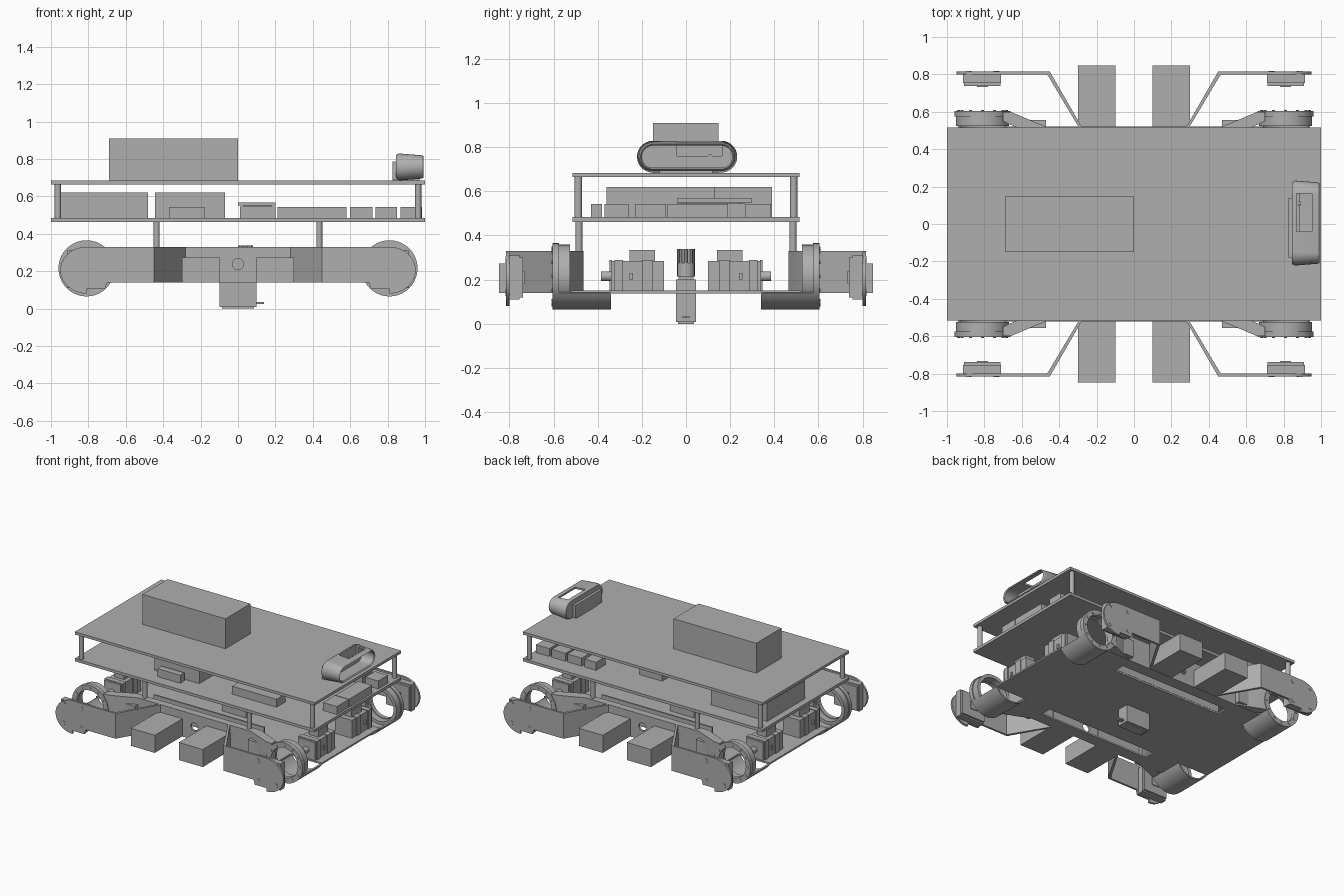
import bpy, bmesh
from math import sin, cos, pi, radians

old = bpy.data.objects.get("Cube")
if old:
    bpy.data.objects.remove(old, do_unlink=True)

grey = bpy.data.materials.new("plain grey")
grey.use_nodes = True
colour = (0.43, 0.43, 0.43, 1)
grey.diffuse_color = colour
grey.node_tree.nodes["Principled BSDF"].inputs["Base Color"].default_value = colour
parts = []


def finish(name, bm):
    bmesh.ops.recalc_face_normals(bm, faces=bm.faces)
    mesh = bpy.data.meshes.new(name)
    bm.to_mesh(mesh)
    bm.free()
    mesh.materials.append(grey)
    ob = bpy.data.objects.new(name, mesh)
    bpy.context.collection.objects.link(ob)
    parts.append(ob)
    return ob


def place(axis, u, v, w):
    return {"x": (w, u, v), "y": (u, w, v), "z": (u, v, w)}[axis]


def prism(name, pts, axis, a, b):
    """Extrude a closed outline along an axis."""
    bm = bmesh.new()
    lo = [bm.verts.new(place(axis, u, v, a)) for u, v in pts]
    hi = [bm.verts.new(place(axis, u, v, b)) for u, v in pts]
    bm.faces.new(lo)
    bm.faces.new(hi)
    n = len(pts)
    for i in range(n):
        j = (i + 1) % n
        bm.faces.new((lo[i], lo[j], hi[j], hi[i]))
    return finish(name, bm)


def box(name, x0, x1, y0, y1, z0, z1):
    return prism(name, [(x0, y0), (x1, y0), (x1, y1), (x0, y1)], "z", z0, z1)


def arc(u, v, ru, rv, a0, a1, n):
    return [(u + ru * cos(radians(a0 + (a1 - a0) * i / n)),
             v + rv * sin(radians(a0 + (a1 - a0) * i / n))) for i in range(n + 1)]


def rod(name, u, v, r, axis, a, b, n=20):
    return prism(name, arc(u, v, r, r, 0, 360, n)[:-1], axis, a, b)


def ring(name, x, z, r_in, r_out, y0, y1, n=40):
    bm = bmesh.new()
    rows = []
    for r, y in ((r_out, y0), (r_out, y1), (r_in, y1), (r_in, y0)):
        rows.append([bm.verts.new((u, y, v)) for u, v in arc(x, z, r, r, 0, 360, n)[:-1]])
    for k in range(4):
        p, q = rows[k], rows[(k + 1) % 4]
        for i in range(n):
            j = (i + 1) % n
            bm.faces.new((p[i], p[j], q[j], q[i]))
    return finish(name, bm)


def cut(ob, cutter):
    mod = ob.modifiers.new("cut", "BOOLEAN")
    mod.operation = "DIFFERENCE"
    mod.object = cutter
    bpy.context.view_layer.objects.active = ob
    bpy.ops.object.modifier_apply(modifier=mod.name)
    parts.remove(cutter)
    bpy.data.objects.remove(cutter, do_unlink=True)


# Two decks and the posts that carry them
box("lower_deck", -1, 1, -.515, .515, .462, .483)
box("upper_deck", -1, 1, -.515, .515, .664, .684)
for sx in (-1, 1):
    for sy in (-1, 1):
        rod("upper_post", sx * .963, sy * .488, .017, "z", .483, .664)
        rod("lower_post", sx * .435, sy * .485, .016, "z", .32, .462)

# Equipment on the decks
box("battery_box", -.69, 0, -.15, .148, .684, .91)
box("computer_box", -.95, -.48, -.06, .39, .483, .62)
box("power_box", -.445, -.07, -.36, .13, .483, .62)
box("small_board", -.37, -.18, -.43, -.38, .483, .543)
box("control_board", .21, .58, -.37, -.26, .483, .543)
box("hub_board", .01, .2, -.04, .27, .483, .545)
box("hub_cover", 0, .2, -.04, .3, .55, .567)
box("hub_core", .03, .18, .0, .25, .54, .555)
box("end_board", .87, .985, -.23, -.09, .483, .543)
box("end_board_wide", .87, .985, -.085, .19, .483, .543)
for x0, x1 in ((.48, .575), (.6, .72), (.735, .85), (.87, .98)):
    box("driver_module", x0, x1, .27, .385, .483, .543)

# Depth camera: open rounded housing with a slot in its top


def stadium(y, z, half, r):
    return (arc(y + half, z, r, r, -90, 90, 14) + arc(y - half, z, r, r, 90, 270, 14))


bm = bmesh.new()
rows = []
for x, r in ((.845, .064), (.862, .072), (.985, .062), (.993, .056), (.985, .05), (.885, .056)):
    rows.append([bm.verts.new((x, y, z)) for y, z in stadium(.005, .757, .155, r)])
for p, q in zip(rows, rows[1:]):
    for i in range(len(p)):
        j = (i + 1) % len(p)
        bm.faces.new((p[i], p[j], q[j], q[i]))
bm.faces.new(rows[0])
bm.faces.new(rows[-1])
housing = finish("camera_housing", bm)
cut(housing, box("slot_cutter", .868, .952, -.04, .162, .76, .9))
box("camera_mount", .825, .85, -.18, .14, .69, .785)
box("camera_foot", .825, .97, -.12, .12, .682, .694)
for y in (-.12, .11):
    rod("camera_screw", y, .757, .011, "x", .88, .89)

# Chassis floor with two long side slots
box("floor_plate", -.94, .94, -.345, .345, .138, .15)
for sy in (-1, 1):
    y = [sy * v for v in (.345, .43, .52)]
    box("floor_edge", -.68, .68, y[1], y[2], .138, .15)
    for sx in (-1, 1):
        box("floor_bridge", sx * .46, sx * .68, y[0], y[1], .138, .15)
    box("inner_wall", -.46, .46, sy * .335, sy * .347, .15, .29)
    wall = box("side_wall", -.48, .48, sy * .505, sy * .52, .14, .33)
    cut(wall, rod("hole_cutter", 0, .237, .03, "y", sy * .49, sy * .54))
    box("wall_flange", -.5, .5, sy * .465, sy * .51, .32, .33)

# Central sensor unit below the floor
box("centre_body", -.1, .1, -.046, .046, .008, .2)
box("centre_cap", -.085, .085, -.036, .036, 0, .01)
box("centre_plug", .09, .14, -.015, .015, .025, .036)
box("centre_neck", -.06, .06, -.035, .035, .2, .22)
rod("centre_spindle", .04, 0, .04, "z", .215, .275)
for i in range(8):
    a = i * pi / 4
    rod("spindle_finger", .04 + .03 * cos(a), .03 * sin(a), .01, "z", .27, .338, 8)

# Four corner assemblies
for sx in (-1, 1):
    for sy in (-1, 1):
        cx, cz = sx * .81, .215

        def bx(name, x0, x1, y0, y1, z0, z1):
            return box(name, sx * x0, sx * x1, sy * y0, sy * y1, z0, z1)

        # Wheel ring, its bolts, and the curved guard under the floor
        ring("wheel_ring", cx, cz, .112, .15, sy * .575, sy * .605)
        ring("wheel_collar", cx, cz, .118, .143, sy * .525, sy * .578)
        for u, v in arc(cx, cz, .128, .128, 0, 360, 12)[:-1]:
            rod("ring_bolt", u, v, .008, "y", sy * .6, sy * .609, 8)
        guard = arc(cx, cz, .15, .15, 210, 330, 20) + arc(cx, cz, .14, .14, 330, 210, 20)
        prism("wheel_guard", guard, "y", sy * .34, sy * .6)

        # Flared arm from the side wall to the ring
        flare = [(.46, .465), (.52, .465), (.7, .55), (.7, .6), (.66, .6), (.47, .52)]
        prism("flared_arm", [(sx * u, sy * v) for u, v in flare], "z", .14, .33)
        bx("arm_block", .47, .58, .51, .555, .15, .28)

        # Bent outer bracket
        bend = [(.28, .52), (.297, .52), (.463, .798), (.463, .815), (.45, .815)]
        prism("bracket_slope", [(sx * u, sy * v) for u, v in bend], "z", .14, .33)
        end = ([(.455, .14), (.7, .14), (.71, .105), (.81, .105), (.81, .08)]
               + arc(.81, .205, .14, .125, -90, 90, 18) + [(.455, .33)])
        prism("bracket_end", [(sx * u, v) for u, v in end], "y", sy * .8, sy * .815)
        for u in (.735, .885):
            for v in (.142, .292):
                rod("bracket_bolt", sx * u, v, .016, "y", sy * .795, sy * .818, 14)

        # Bearing block on the inside of the bracket
        bx("bearing_block", .71, .915, .755, .802, .11, .31)
        bx("bearing_lip", .715, .91, .738, .757, .12, .3)
        bx("bearing_key", .78, .84, .732, .76, .18, .24)

        # Drive motor pointing at the ring
        bx("motor_body", .74, .88, .1, .34, .15, .285)
        bx("motor_band", .733, .887, .15, .2, .143, .29)
        bx("motor_rear_band", .733, .887, .285, .325, .143, .29)
        bx("motor_tab", .77, .85, .14, .255, .285, .335)
        bx("motor_plug", .88, .892, .24, .255, .2, .23)
        rod("motor_shaft", cx, cz, .022, "y", sy * .34, sy * .385, 16)

        # Side box beside the wall
        bx("side_box", .1, .3, .5, .848, .14, .272)

bpy.ops.object.select_all(action="DESELECT")
for ob in parts:
    ob.select_set(True)
bpy.context.view_layer.objects.active = parts[0]
bpy.ops.object.shade_smooth_by_angle(angle=radians(30))
